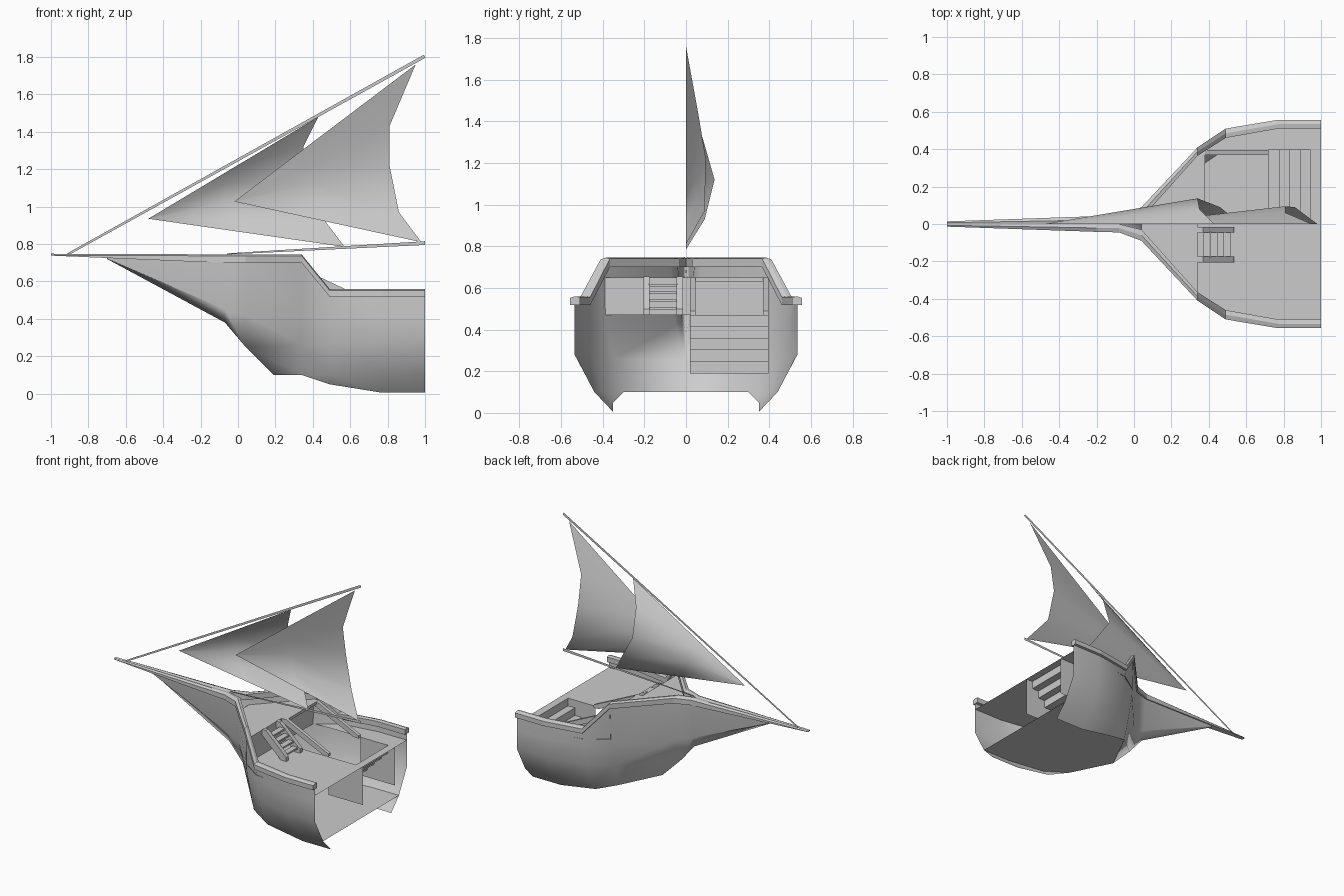
import bpy, bmesh, math
from mathutils import Vector

if "Cube" in bpy.data.objects:
    bpy.data.objects.remove(bpy.data.objects["Cube"])


def make(name, verts, faces, mirror=False, smooth=None):
    me = bpy.data.meshes.new(name)
    me.from_pydata([tuple(v) for v in verts], [], faces)
    bm = bmesh.new()
    bm.from_mesh(me)
    bmesh.ops.remove_doubles(bm, verts=bm.verts, dist=0.0005)
    bmesh.ops.recalc_face_normals(bm, faces=bm.faces)
    bm.to_mesh(me)
    bm.free()
    ob = bpy.data.objects.new(name, me)
    bpy.context.collection.objects.link(ob)
    if mirror:
        m = ob.modifiers.new("mirror", 'MIRROR')
        m.use_axis = (False, True, False)
        m.merge_threshold = 0.0005
    if smooth:
        bpy.ops.object.select_all(action='DESELECT')
        ob.select_set(True)
        bpy.context.view_layer.objects.active = ob
        bpy.ops.object.shade_smooth_by_angle(angle=math.radians(smooth))
    return ob


def loft(name, rows, closed=False, caps=False, **kw):
    """Skin equal-length rows of points."""
    n = len(rows[0])
    faces = []
    for i in range(len(rows) - 1):
        for j in range(n if closed else n - 1):
            k = (j + 1) % n
            faces.append((i * n + j, i * n + k, (i + 1) * n + k, (i + 1) * n + j))
    if caps:
        faces += [tuple(range(n)), tuple(range((len(rows) - 1) * n, len(rows) * n))]
    return make(name, [p for r in rows for p in r], faces, **kw)


def prism(name, profile, y0, y1):
    """Extrude an x-z profile between two y values."""
    return loft(name, [[(x, y, z) for x, z in profile] for y in (y0, y1)], closed=True, caps=True)


# Hull: level curves from the rail down to the skirt
top = [(-.70, .015, .725), (-.07, .04, .72), (.04, .075, .72), (.34, .395, .72),
       (.49, .495, .54), (.77, .535, .54), (1, .535, .54)]
upper = [(-.70, .0, .72), (-.07, .02, .45), (.04, .05, .42), (.34, .385, .42),
         (.49, .48, .42), (.77, .535, .42), (1, .535, .42)]
bilge = [(-.70, 0, .72), (-.07, 0, .38), (.04, 0, .25), (.34, .345, .26),
         (.49, .455, .27), (.77, .53, .28), (1, .535, .28)]
chine = [(-.70, 0, .72), (-.07, 0, .38), (.19, 0, .10), (.34, .30, .10),
         (.49, .40, .10), (.77, .44, .10), (1, .44, .10)]
skirt = chine[:4] + [(.49, .35, .05), (.77, .35, .005), (1, .35, .005)]
verts, faces = [], []
for a, b in zip((top, upper, bilge, chine), (upper, bilge, chine, skirt)):
    for i in range(6):
        ring = []
        for p in (a[i], a[i + 1], b[i + 1], b[i]):
            if p not in ring:
                ring.append(p)
        # drop the sliver that would lie on the centre plane
        if len(ring) > 2 and any(p[1] > 0 for p in ring):
            faces.append(tuple(range(len(verts), len(verts) + len(ring))))
            verts += ring
make("hull", verts, faces, mirror=True, smooth=40)

# Bottom floor between the skirts
loft("hull_floor", [[(x, -y, z), (x, y, z)] for x, y, z in chine[2:]])

# Rail: outer y, inner y, top z, bottom z at each station
stations = [(-1, .014, 0, .748, .738), (-.2, .042, 0, .745, .704), (-.08, .045, 0, .745, .70),
            (.04, .09, .03, .745, .70), (.34, .41, .365, .745, .70), (.49, .51, .46, .56, .518),
            (.77, .557, .51, .56, .518), (1, .557, .51, .56, .518)]
loft("rail", [[(x, o, t - .008), (x, o, b), (x, i, b), (x, i, t - .004), (x, (o + i) / 2, t)]
              for x, o, i, t, b in stations], closed=True, caps=True, mirror=True)

# Raised bow deck and its bulkhead
loft("bow_deck", [[(.04, -.07, .65), (.04, .07, .65)], [(.34, -.39, .65), (.34, .39, .65)]])
make("bulkhead", [(.34, -.39, .47), (.34, .39, .47), (.34, .39, .65), (.34, -.39, .65)], [(0, 1, 2, 3)])

# Main deck, open above the hold on the +y side
deck = [(.34, .39), (.49, .49), (.77, .533), (1, .533)]
loft("main_deck", [[(x, -y, .47), (x, 0.02, .47)] for x, y in deck])
loft("side_deck", [[(x, .39 if x < .4 else .395, .47), (x, y, .47)] for x, y in deck])

# Hold stairs: zigzag ribbon climbing aft, between two walls
zig, n = [], 5
for i in range(n):
    x0, z0 = .72 + .28 * i / n, .19 + .28 * i / n
    zig += [(x0, z0), (x0, z0 + .28 / n)]
zig.append((1, .47))
loft("hold_stairs", [[(x, y, z) for x, z in zig] for y in (.02, .395)])
for name, y in (("hold_wall_inner", .02), ("hold_wall_outer", .395)):
    loft(name, [[(x, y, .19), (x, y, .47)] for x in (.72, 1)])

# Sloping hatch frame over the hold
for name, y in (("hatch_beam_inner", .02), ("hatch_beam_outer", .37)):
    prism(name, [(.34, .65), (.38, .65), (.72, .49), (.72, .47), (.68, .47), (.34, .625)], y, y + .025)
prism("hatch_head", [(.34, .65), (.38, .65), (.38, .63), (.34, .63)], .02, .395)

# Deck steps to the bow
for name, y in (("step_side_outer", -.205), ("step_side_inner", -.045)):
    prism(name, [(.34, .655), (.37, .655), (.535, .50), (.535, .47), (.49, .47), (.34, .61)], y, y + .03)
for i in range(4):
    x, z = .37 + .035 * i, .62 - .037 * i
    prism(f"step_{i + 1}", [(x, z), (x + .042, z), (x + .042, z - .012), (x, z - .012)], -.18, -.04)


# Flat spars on the centre plane
def spar(name, a, b, wa, wb):
    a, b = Vector((a[0], 0, a[1])), Vector((b[0], 0, b[1]))
    up = (b - a).normalized().cross(Vector((0, 1, 0)))
    loft(name, [[a - up * wa, a + up * wa], [b - up * wb, b + up * wb]])


spar("upper_spar", (-.91, .745), (.998, 1.804), .006, .009)
spar("boom", (-.06, .747), (1, .805), .003, .010)


# Sails: a tack corner fanned to a bellied trailing edge
def sail(name, tack, leech):
    rows = [[Vector(tack).lerp(Vector(p), t) for p in leech] for t in (0.001, .5, 1)]
    loft(name, rows, smooth=60)


sail("fore_sail", (-.48, 0, .935),
     [(.43, 0, 1.48), (.35, .08, 1.32), (.34, .137, 1.12), (.46, .09, .93), (.57, 0, .785)])
sail("main_sail", (-.02, 0, 1.027),
     [(.95, 0, 1.76), (.81, .06, 1.43), (.81, .095, 1.22), (.86, .09, .97), (.98, 0, .81)])
